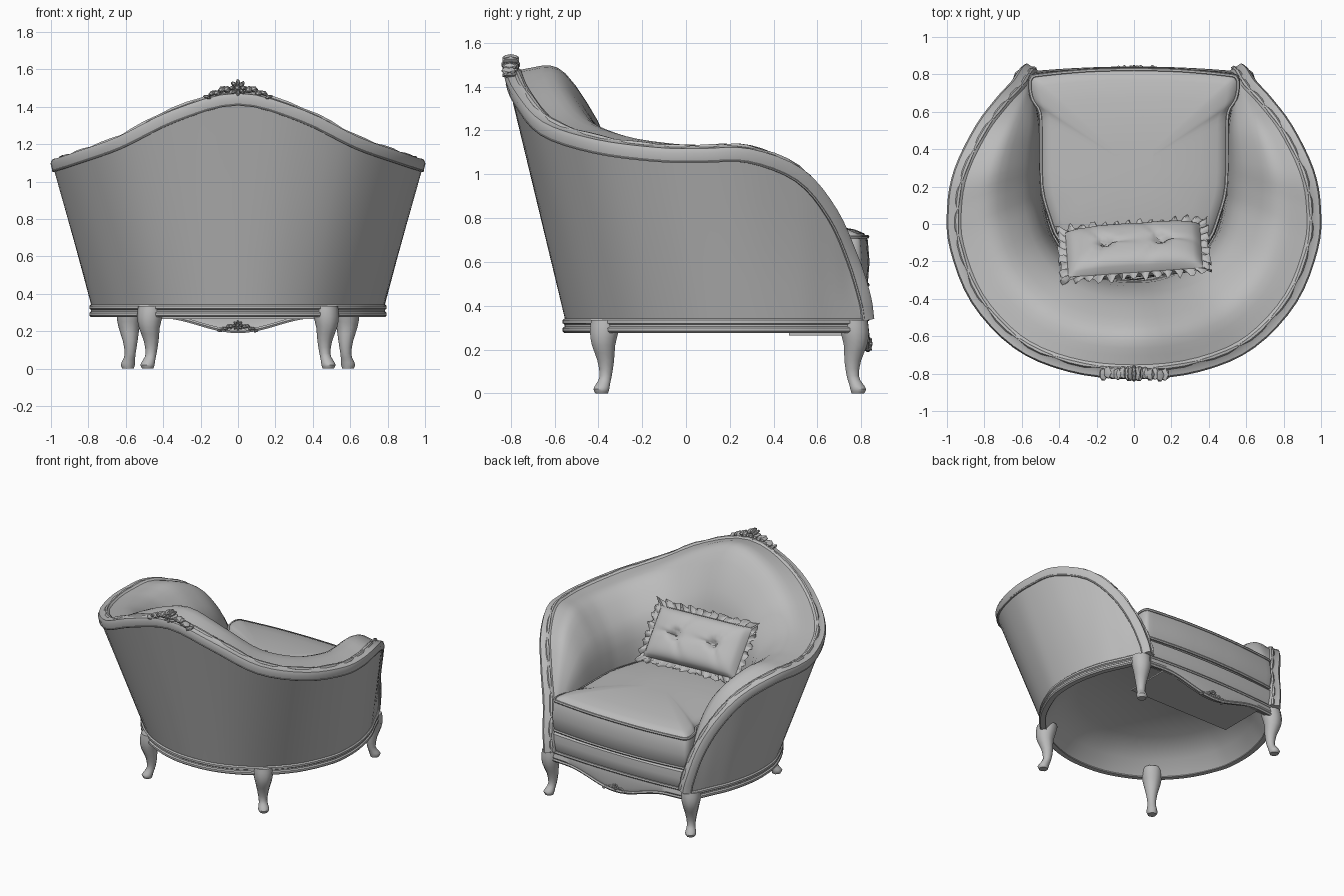
import bpy, bmesh, math, random
from mathutils import Vector, Matrix

random.seed(4)
cube = bpy.data.objects.get("Cube")
if cube:
    bpy.data.objects.remove(cube)

mat = bpy.data.materials.new("plain grey")
mat.use_nodes = True
grey = (0.5, 0.5, 0.5, 1)
mat.diffuse_color = grey
mat.node_tree.nodes["Principled BSDF"].inputs["Base Color"].default_value = grey


def finish(name, bm, angle=40):
    bmesh.ops.recalc_face_normals(bm, faces=bm.faces)
    me = bpy.data.meshes.new(name)
    bm.to_mesh(me)
    bm.free()
    me.materials.append(mat)
    ob = bpy.data.objects.new(name, me)
    bpy.context.collection.objects.link(ob)
    bpy.ops.object.select_all(action='DESELECT')
    ob.select_set(True)
    bpy.context.view_layer.objects.active = ob
    bpy.ops.object.shade_smooth_by_angle(angle=math.radians(angle))
    return ob


def loft(name, rows, closed=False, caps=(False, False), angle=40):
    """Skin a list of equal-length rows of points."""
    bm = bmesh.new()
    vs = [[bm.verts.new(p) for p in row] for row in rows]
    n = len(rows[0])
    for a, b in zip(vs, vs[1:]):
        for i in range(n if closed else n - 1):
            j = (i + 1) % n
            bm.faces.new((a[i], a[j], b[j], b[i]))
    for use, row in zip(caps, (vs[0], vs[-1])):
        if use:
            bm.faces.new(row)
    return finish(name, bm, angle)


def smooth(pts, k=4):
    """Catmull-Rom curve through the points."""
    p = [Vector(q) for q in pts]
    p = [2 * p[0] - p[1]] + p + [2 * p[-1] - p[-2]]
    out = []
    for a, b, c, d in zip(p, p[1:], p[2:], p[3:]):
        for i in range(k):
            t = i / k
            out.append(0.5 * (2 * b + (c - a) * t + (2 * a - 5 * b + 4 * c - d) * t * t
                              + (3 * b - a - 3 * c + d) * t ** 3))
    return out + [p[-2]]


def mirrored(pts):
    return smooth([(-x, y, z) for x, y, z in pts[:0:-1]] + pts)


def frames(path):
    """Outward and up directions along a path."""
    res = []
    for i in range(len(path)):
        t = (path[min(i + 1, len(path) - 1)] - path[max(i - 1, 0)]).normalized()
        out = Vector((t.y, -t.x, 0)).normalized()
        res.append((out, out.cross(t).normalized()))
    return res


def sweep(name, path, fr, profile):
    rows = [[p + o * a + u * b for a, b in profile] for p, (o, u) in zip(path, fr)]
    return loft(name, rows, True, (True, True))


def ring(r, n=6, at=(0, 0)):
    return [(at[0] + r * math.cos(math.tau * i / n), at[1] + r * math.sin(math.tau * i / n))
            for i in range(n)]


# Guide curves, from the middle of the back to the front post
top = mirrored([(0, -.81, 1.41), (.33, -.775, 1.322), (.62, -.655, 1.18), (.85, -.415, 1.098),
                (.965, -.13, 1.06), (.98, .08, 1.056), (.945, .28, 1.055), (.84, .5, .97),
                (.735, .645, .8), (.655, .735, .6), (.615, .79, .42), (.603, .805, .33)])
base_xy = [(0, -.55), (.22, -.52), (.45, -.41), (.64, -.22), (.75, 0), (.78, .15),
           (.775, .33), (.73, .52), (.67, .655), (.635, .735), (.61, .785), (.6, .8)]
base = mirrored([(x, y, .33) for x, y in base_xy])
inner = mirrored([(0, -.3, .6), (.16, -.28, .6), (.32, -.2, .6), (.43, -.07, .6), (.48, .1, .6),
                  (.49, .22, .6), (.495, .35, .6), (.5, .5, .6), (.52, .62, .6),
                  (.54, .7, .55), (.56, .76, .4), (.57, .79, .34)])
top_fr, base_fr = frames(top), frames(base)

# Outer shell and top rail
loft("outer_shell", [[b.lerp(t, k / 4) for b, t in zip(base, top)] for k in range(5)], angle=30)
sweep("top_rail", top, top_fr,
      [(-.01, -.005), (.01, 0), (.02, .04), (.012, .062), (-.02, .066), (-.035, .076),
       (-.055, .07), (-.07, .05), (-.07, 0)])
sweep("top_rail_lower_bead", top, top_fr, ring(.007, at=(.006, .002)))

# Carved ribbon: a bead of alternating thickness along the rail
rows = []
for i, (p, (o, u)) in enumerate(zip(top, top_fr)):
    rows.append([p + o * a + u * b for a, b in ring(.014 if i % 3 else .008, 6, (-.036, .068))])
loft("top_rail_carving", rows, True, (True, True))

# Padded inside of the back and arms
rim = [p - o * .05 + u * .066 for p, (o, u) in zip(top, top_fr)]
section = smooth([(0, 0, 0), (.12, -.012, 0), (.3, -.024, 0), (.46, .02, 0),
                  (.67, .17, 0), (.87, .38, 0), (.97, .7, 0), (1, 1, 0)], 2)
pad = []
for s in section:
    pad.append([Vector((r.x + (q.x - r.x) * s.x, r.y + (q.y - r.y) * s.x,
                        r.z + (q.z - r.z) * s.y)) for r, q in zip(rim, inner)])
loft("inside_padding", pad, angle=60)

# Base moulding round the sides and back
sweep("base_moulding", base, base_fr,
      [(-.03, -.054), (.005, -.054), (.013, -.046), (.013, -.032), (.004, -.025), (.004, -.016),
       (.013, -.01), (.013, .004), (.005, .012), (-.03, .012)])


# Hollow underside rising to the seat bottom
def inset(f, cy, z):
    return [Vector((p.x * f, cy + (p.y - cy) * f, z)) for p in base]


loft("underside", [inset(.96, .12, .28), inset(.87, .24, .37), inset(.7, .3, .468)],
     True, (False, True))

# Front apron with a drooping lower edge
xs = [-.6 + 1.2 * i / 32 for i in range(33)]


def front_y(x):
    return .8 + .03 * (1 - (x / .6) ** 2)


def droop(x):
    a = min(abs(x) / .42, 1)
    return .28 - .04 * (1 + math.cos(math.pi * a))


rows = []
for dy, f in ((-.03, 0), (.0, 0), (.01, .3), (.0, .9), (-.03, 1)):
    rows.append([(x, front_y(x) + dy, droop(x) * (1 - f) + .345 * f) for x in xs])
loft("front_apron", rows)
for name, height, r in (("apron_lower_bead", droop, .012), ("apron_upper_bead", lambda x: .34, .01)):
    path = [Vector((x, front_y(x), height(x))) for x in xs]
    sweep(name, path, [(Vector((0, 1, 0)), Vector((0, 0, 1)))] * len(path), ring(r))
bm = bmesh.new()
bmesh.ops.create_cube(bm, size=1, matrix=Matrix.Translation((0, .64, .27))
                      @ Matrix.Diagonal((.84, .34, .01, 1)))
finish("front_brace", bm)

# Upholstered panel under the cushion
loft("front_panel", [[(x * .97, front_y(x) + dy, z) for x in xs]
                     for dy, z in ((-.02, .33), (.0, .36), (.005, .42), (0, .47), (-.03, .49), (-.2, .5))])

# T-shaped seat cushion with piping
half = [(0, .835), (.25, .828), (.5, .805), (.555, .79), (.565, .74), (.55, .67), (.51, .6),
        (.505, .45), (.5, .2), (.46, .04), (.4, -.1), (.25, -.24), (0, -.3)]
plan = smooth([(x, y, 0) for x, y in half], 3)
plan += [Vector((-p.x, p.y, 0)) for p in plan[-2:0:-1]]


def cushion_row(f, z):
    return [Vector((p.x * f, .3 + (p.y - .3) * f, z)) for p in plan]


loft("seat_cushion", [cushion_row(f, z) for f, z in
                      ((.5, .47), (.95, .475), (.99, .5), (1.005, .6), (.99, .7), (.96, .73),
                       (.88, .748), (.7, .765), (.45, .78), (.2, .785))], True, (True, True), 60)
for name, z, f in (("upper_piping", .715, .985), ("lower_piping", .495, .988)):
    path = cushion_row(f, z)
    rows = []
    for i, p in enumerate(path):
        t = path[(i + 1) % len(path)] - path[i - 1]
        o = Vector((-t.y, t.x, 0)).normalized()
        rows.append([p + o * a + Vector((0, 0, b)) for a, b in ring(.01)])
    loft(name, rows + rows[:1], True)

# Tufted pillow with a ruffle, leaning on the back
place = (Matrix.Translation((0, -.14, .945)) @ Matrix.Rotation(math.radians(4), 4, 'Z')
         @ Matrix.Rotation(math.radians(40), 4, 'X'))
W, H, N = .36, .185, 32


def puff(u, v):
    d = .085 * math.sqrt(max(0, (1 - u ** 4) * (1 - v ** 4)))
    for c in (-.42, .42):
        dx, dz = (u - c) * W, v * H
        r = math.hypot(dx, dz)
        crease = .025 * max(0, math.cos(3 * math.atan2(dz, dx))) ** 6 * math.exp(-r / .1)
        d -= (.04 * math.exp(-(r / .035) ** 2) + crease) * min(1, d / .05)
    return d


for name, side in (("pillow_front", 1), ("pillow_back", -1)):
    grid = [-1 + 2 * i / N for i in range(N + 1)]
    loft(name, [[place @ Vector((u * W, side * puff(u, v), v * H)) for u in grid] for v in grid],
         angle=60)
edge = [(-1 + i / 26, -1) for i in range(52)] + [(1, -1 + i / 14) for i in range(28)]
edge += [(-u, -v) for u, v in edge]
ruffle = []
for f, amp in ((0, 0), (.02, .014), (.042, .024)):
    row = []
    for i, (u, v) in enumerate(edge):
        wave = amp * math.sin(i * math.pi / 2 + .6) + random.uniform(-.4, .4) * amp
        g = f + .3 * amp * math.cos(i * 1.1)
        row.append(place @ Vector((u * (W + g), wave, v * (H + g))))
    ruffle.append(row)
loft("pillow_ruffle", ruffle, True, angle=60)
bm = bmesh.new()
for c in (-.42, .42):
    bmesh.ops.create_icosphere(bm, subdivisions=2, radius=.014, matrix=place
                               @ Matrix.Translation((c * W, puff(c, 0), 0)))
finish("pillow_buttons", bm)


# Curved legs: height, outward shift, radius
def leg(name, x, y, dx, dy):
    d = Vector((dx, dy, 0)).normalized()
    shape = smooth([(.335, -.008, .07), (.28, .002, .068), (.22, .006, .056), (.15, -.008, .04),
                    (.08, -.008, .029), (.045, .008, .033), (.02, .02, .038), (0, .018, .03)], 2)
    rows = []
    for s in shape:
        c = Vector((x, y, s.x)) + d * s.y
        rows.append([c + Vector((a, b, 0)) for a, b in ring(s.z, 10)])
    loft(name, rows, True, (True, True))


for side, sx in (("left", 1), ("right", -1)):
    leg("front_leg_" + side, sx * .58, .768, sx * .5, 1)
    leg("back_leg_" + side, sx * .47, -.372, sx * .3, -.3)


# Carved leaf clusters on the crest and apron
def leaf(bm, pos, size, tilt):
    bmesh.ops.create_icosphere(bm, subdivisions=1, radius=1, matrix=Matrix.Translation(pos)
                               @ Matrix.Rotation(tilt, 4, 'Y') @ Matrix.Diagonal((*size, 1)))


for name, y, z, k in (("crest_carving", -.8, 1.5, 1), ("apron_carving", .825, .23, .6)):
    bm = bmesh.new()
    for i in range(8):
        a = math.tau * i / 8
        leaf(bm, (math.cos(a) * .03 * k, y, z + math.sin(a) * .028 * k),
             (.022 * k, .045 * k, .013 * k), -a)
    leaf(bm, (0, y, z), (.02 * k, .05 * k, .02 * k), 0)
    for sx in (-1, 1):
        for j in range(5):
            leaf(bm, (sx * (.06 + .026 * j) * k, y + random.uniform(-.01, .01) * k,
                      z + (-.008 - .01 * j + (j % 2) * .01) * k),
                 (.026 * k, .038 * k, (.02 - .002 * j) * k), sx * (.5 if j % 2 else -.3))
    finish(name, bm, 30)
